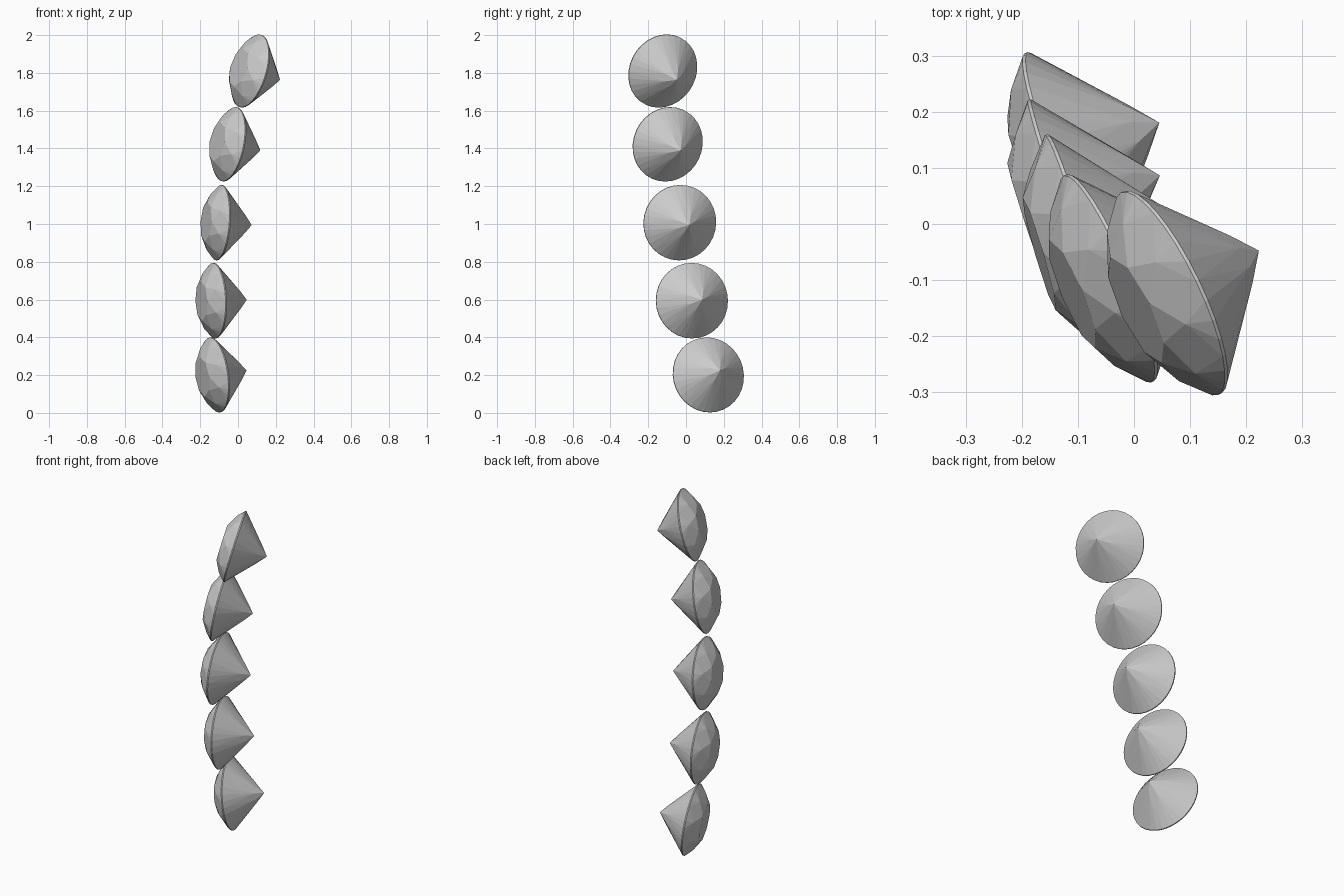
import bpy, bmesh, math
from mathutils import Vector

if "Cube" in bpy.data.objects:
    bpy.data.objects.remove(bpy.data.objects["Cube"])

R, TABLE, MID, LOW = 0.2, 0.105, 0.16, 0.05      # girdle, table, crown-break and pavilion-break radii
CROWN, DEPTH, GIRDLE = 0.072, 0.18, 0.006        # heights above / below the girdle


def ring(n, r, z, offset=0.0):
    return [Vector((r * math.cos(2 * math.pi * i / n + offset),
                    r * math.sin(2 * math.pi * i / n + offset), z)) for i in range(n)]


def brilliant_mesh():
    half = math.pi / 8
    g = GIRDLE / 2
    mid_z = g + (CROWN - g) * (R - MID * math.cos(half)) / (R - TABLE)
    low_z = -g - (DEPTH - g) * (1 - LOW * math.cos(half) / R)
    pts = ring(8, TABLE, CROWN)                   # table
    pts += ring(8, MID, mid_z, half)              # kite corners of the crown
    pts += ring(32, R, g) + ring(32, R, -g)       # girdle
    pts += ring(8, LOW, low_z, half)              # lower ends of the half facets
    pts.append(Vector((0, 0, -DEPTH)))            # culet
    bm = bmesh.new()
    for p in pts:
        bm.verts.new(p)
    bmesh.ops.convex_hull(bm, input=bm.verts[:])
    bmesh.ops.dissolve_limit(bm, angle_limit=0.01, verts=bm.verts[:], edges=bm.edges[:])
    bmesh.ops.recalc_face_normals(bm, faces=bm.faces[:])
    me = bpy.data.meshes.new("brilliant_cut")
    bm.to_mesh(me)
    bm.free()
    return me


# girdle centre and culet direction of each stone, from bottom to top
STONES = [
    ((-0.122, 0.118, 0.201), (0.935, 0.35, 0.13)),
    ((-0.125, 0.031, 0.594), (0.955, 0.31, 0.03)),
    ((-0.100, -0.033, 1.007), (0.955, 0.28, -0.07)),
    ((-0.045, -0.097, 1.422), (0.90, 0.38, -0.18)),
    ((0.066, -0.123, 1.810), (0.87, 0.42, -0.26)),
]

mesh = brilliant_mesh()
for i, (centre, culet) in enumerate(STONES, 1):
    gem = bpy.data.objects.new(f"gemstone_{i}", mesh)
    gem.location = centre
    gem.rotation_mode = 'QUATERNION'
    gem.rotation_quaternion = Vector(culet).to_track_quat('-Z', 'Y')
    bpy.context.collection.objects.link(gem)
